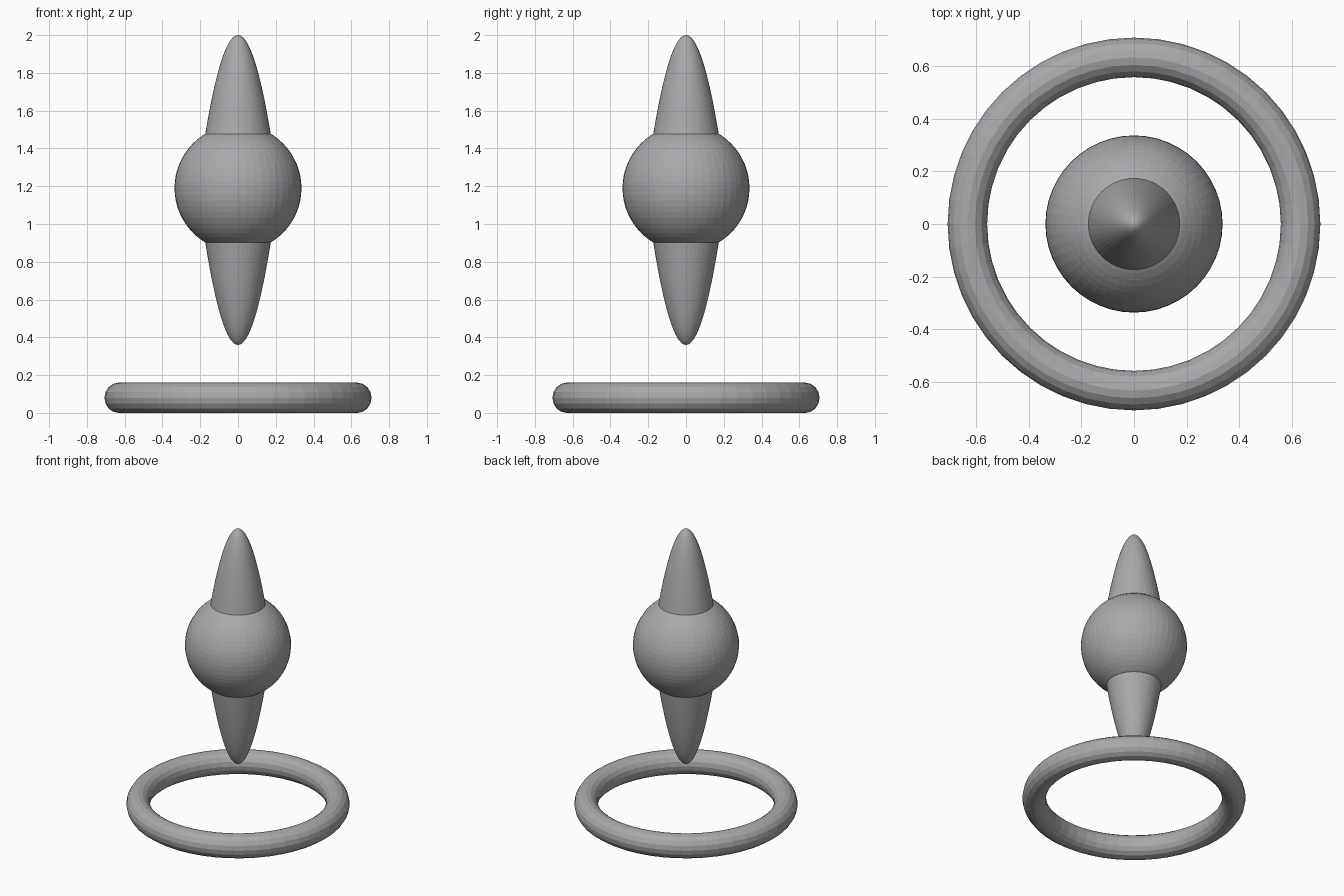
import bpy, math

cube = bpy.data.objects.get("Cube")
if cube:
    bpy.data.objects.remove(cube, do_unlink=True)

grey = bpy.data.materials.new("plain grey")
grey.use_nodes = True
grey.diffuse_color = (0.4, 0.4, 0.415, 1)
grey.node_tree.nodes["Principled BSDF"].inputs["Base Color"].default_value = grey.diffuse_color


def finish(name):
    ob = bpy.context.object
    ob.name = name
    ob.data.materials.append(grey)
    return ob


def spike(name, tip, base, radius, steps=20, sides=48):
    """Slender paraboloid from its tip to its base, closed at both ends."""
    verts, faces = [(0, 0, tip)], []
    for i in range(1, steps + 1):
        t = i / steps
        for j in range(sides):
            a = math.tau * j / sides
            verts.append((radius * t * math.cos(a), radius * t * math.sin(a),
                          tip + (base - tip) * t * t))
    for j in range(sides):
        k = (j + 1) % sides
        faces.append((0, 1 + j, 1 + k))
        for i in range(steps - 1):
            a = 1 + i * sides
            faces.append((a + j, a + sides + j, a + sides + k, a + k))
    faces.append(tuple(reversed(range(1 + (steps - 1) * sides, 1 + steps * sides))))
    if tip < base:
        faces = [f[::-1] for f in faces]
    mesh = bpy.data.meshes.new(name)
    mesh.from_pydata(verts, [], faces)
    ob = bpy.data.objects.new(name, mesh)
    bpy.context.collection.objects.link(ob)
    mesh.materials.append(grey)


# Ring on the ground
bpy.ops.mesh.primitive_torus_add(location=(0, 0, 0.08), major_radius=0.632,
                                 minor_radius=0.075, major_segments=48, minor_segments=16)
finish("base_ring").scale.z = 0.08 / 0.075

# Floating ball
bpy.ops.mesh.primitive_uv_sphere_add(location=(0, 0, 1.19), radius=0.336,
                                     segments=48, ring_count=32)
finish("ball")

# Spikes above and below the ball
spike("upper_spike", 2.0, 1.46, 0.176)
spike("lower_spike", 0.36, 0.92, 0.176)
